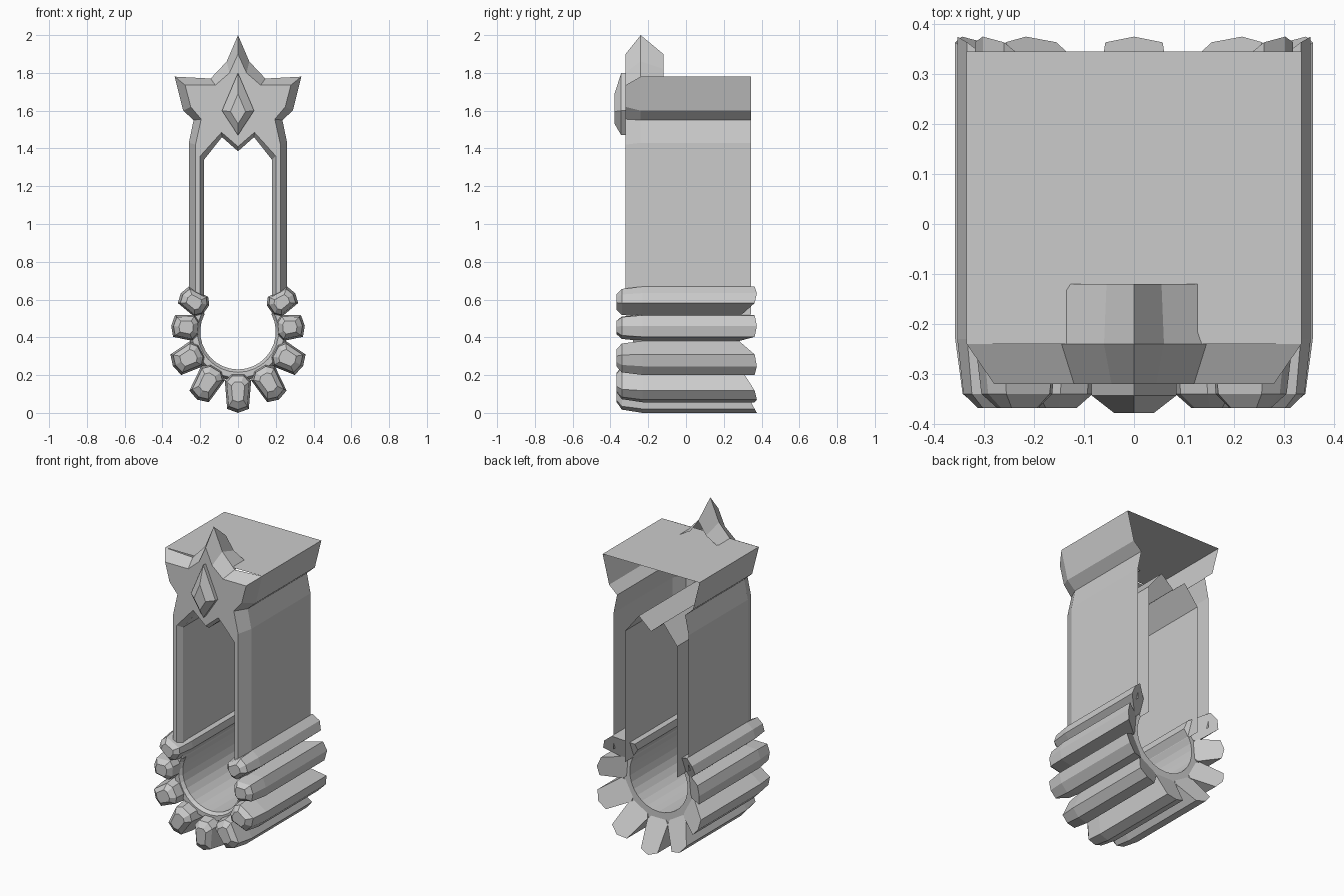
import bpy, bmesh, math

if "Cube" in bpy.data.objects:
    bpy.data.objects.remove(bpy.data.objects["Cube"])


def make(name, bm):
    bmesh.ops.remove_doubles(bm, verts=bm.verts, dist=0.0005)
    bmesh.ops.recalc_face_normals(bm, faces=bm.faces)
    me = bpy.data.meshes.new(name)
    bm.to_mesh(me)
    bm.free()
    ob = bpy.data.objects.new(name, me)
    bpy.context.collection.objects.link(ob)
    return ob


def mirror(half):
    # half path runs from the right foot to the centre line
    return half + [(-x, z) for x, z in reversed(half) if x > 0]


def row(bm, pts, y):
    return [bm.verts.new((x, y, z)) for x, z in pts]


def bridge(bm, a, b, closed=False):
    n = len(a)
    for i in range(n if closed else n - 1):
        j = (i + 1) % n
        bm.faces.new((a[i], a[j], b[j], b[i]))


# profiles of the star-topped frame
side = [(0.26, 0.58), (0.26, 1.43), (0.235, 1.55), (0.29, 1.6), (0.335, 1.78)]
spike = [(0.145, 1.77), (0.06, 1.86), (0, 2.0)]
outer = mirror(side + spike)
inset = mirror([(0.225, 0.58), (0.225, 1.42), (0.195, 1.555), (0.25, 1.62),
                (0.28, 1.735), (0.12, 1.735), (0.045, 1.8), (0, 1.9)])
inner = mirror([(0.2, 0.54), (0.2, 1.36), (0.087, 1.485), (0, 1.41)])
lining = mirror([(0.18, 0.52), (0.18, 1.34), (0.085, 1.46), (0, 1.385)])

# front frame and outer shell, open at the back
bm = bmesh.new()
q, o = row(bm, inset, -0.32), row(bm, outer, -0.24)
bridge(bm, q, o)
i, l = row(bm, inner, -0.32), row(bm, lining, -0.285)
bm.faces.new(q + i[::-1])
bridge(bm, i, l)
bridge(bm, l, row(bm, lining, 0.345))
wall = mirror(side)
bridge(bm, row(bm, wall, -0.24), row(bm, wall, 0.345))
make("star_frame_shell", bm)

# crest spike behind the star's top point
bm = bmesh.new()
a = row(bm, mirror(spike), -0.24)
b = row(bm, mirror([(0.145, 1.77), (0.055, 1.82), (0, 1.9)]), -0.12)
bridge(bm, a, b)
make("crest_spike", bm)

# kite-shaped gem
bm = bmesh.new()
kite = [(0, 1.8), (0.085, 1.6), (0, 1.47), (-0.085, 1.6)]
small = [(0, 1.69), (0.04, 1.595), (0, 1.53), (-0.04, 1.595)]
k0, k1, k2 = row(bm, kite, -0.315), row(bm, kite, -0.343), row(bm, small, -0.378)
bridge(bm, k0, k1, True)
bridge(bm, k1, k2, True)
bm.faces.new(k2)
make("kite_gem", bm)

# curved cradle at the bottom
CZ = 0.43


def arc(r, n=20, lim=118):
    angs = [math.radians(-lim + 2 * lim * k / n) for k in range(n + 1)]
    return [(r * math.sin(t), CZ - r * math.cos(t)) for t in angs]


bm = bmesh.new()
rows = [row(bm, arc(r), y) for r, y in
        ((0.2, 0.27), (0.2, -0.26), (0.215, -0.28), (0.245, -0.28),
         (0.26, -0.25), (0.26, 0.27))]
for k in range(6):
    bridge(bm, rows[k], rows[(k + 1) % 6])
make("cradle", bm)


# faceted rods fanned around the cradle
def rod(name, deg, ri, ro, w):
    t = math.radians(deg)
    d = ro - ri
    sec = [(-0.5 * w, 0), (-w, 0.18 * d), (-0.82 * w, 0.9 * d), (0, d),
           (0.82 * w, 0.9 * d), (w, 0.18 * d), (0.5 * w, 0)]
    bm = bmesh.new()

    def ring(s, yfun):
        out = []
        for u, v in sec:
            u, v = u * s, d * 0.45 + (v - d * 0.45) * s
            r = ri + v
            out.append(bm.verts.new((u * math.cos(t) + r * math.sin(t), yfun(v / d),
                                     CZ + u * math.sin(t) - r * math.cos(t))))
        return out
    rings = [ring(0.5, lambda f: -0.368), ring(0.85, lambda f: -0.34),
             ring(1, lambda f: -0.23), ring(1, lambda f: 0.26 + 0.115 * f)]
    for a, b in zip(rings, rings[1:]):
        bridge(bm, a, b, True)
    bm.faces.new(rings[0])
    bm.faces.new(rings[-1])
    make(name, bm)


rod("rod_bottom", 0, 0.22, 0.43, 0.07)
for k, (deg, ri, ro, w) in enumerate([(31, 0.22, 0.42, 0.073), (62, 0.215, 0.39, 0.075),
                                      (95, 0.205, 0.355, 0.07), (124, 0.205, 0.365, 0.064)]):
    rod(f"rod_right_{k + 1}", deg, ri, ro, w)
    rod(f"rod_left_{k + 1}", -deg, ri, ro, w)
